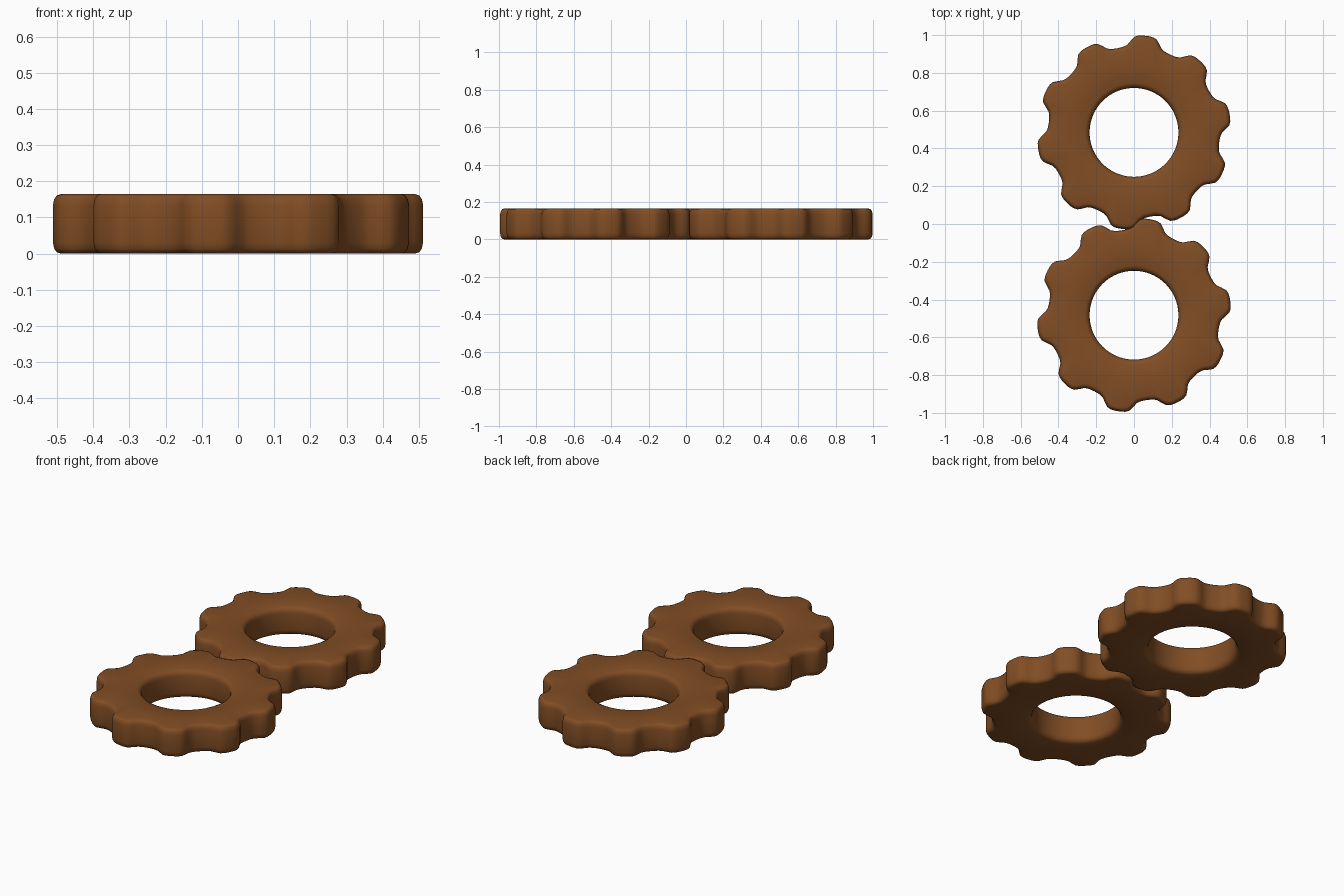
import bpy, bmesh, math
from mathutils import Vector

if "Cube" in bpy.data.objects:
    bpy.data.objects.remove(bpy.data.objects["Cube"])

brown = bpy.data.materials.new("brown")
brown.diffuse_color = (0.22, 0.075, 0.018, 1)
brown.use_nodes = True
brown.node_tree.nodes["Principled BSDF"].inputs["Base Color"].default_value = brown.diffuse_color

TEETH = 10
HEIGHT = 0.165
HOLE = 0.235
# Radius from tooth tip to the middle of the valley, in even angle steps
HALF_TOOTH = [0.515, 0.515, 0.513, 0.506, 0.486, 0.466, 0.458, 0.455, 0.454]
TOOTH = HALF_TOOTH + HALF_TOOTH[-2:0:-1]
COUNT = TEETH * len(TOOTH)
# Rounded edge: (inset from the wall, depth below the face)
OUTER_EDGE = [(0.023, 0.0), (0.011, 0.004), (0.004, 0.014), (0.0, 0.032)]
INNER_EDGE = [(0.0, 0.035), (0.003, 0.02), (0.01, 0.008), (0.026, 0.0)]


def gear(name, centre_y, phase):
    angles = [math.radians(phase) + 2 * math.pi * i / COUNT for i in range(COUNT)]
    outline = [Vector((math.cos(a), math.sin(a))) * TOOTH[i % len(TOOTH)]
               for i, a in enumerate(angles)]
    # Outward directions along the toothed outline
    normals = []
    for i in range(COUNT):
        t = (outline[(i + 1) % COUNT] - outline[i - 1]).normalized()
        normals.append(Vector((t.y, -t.x)))

    def hole_ring(r, z):
        return [(r * math.cos(a), r * math.sin(a), z) for a in angles]

    def tooth_ring(inset, z):
        return [(*(p - n * inset), z) for p, n in zip(outline, normals)]

    # Closed cross-section: up the hole, over the top, down the teeth, underneath
    rings = [hole_ring(HOLE + d, HEIGHT - h) for d, h in INNER_EDGE]
    rings.append(hole_ring(0.36, HEIGHT))
    rings += [tooth_ring(d, HEIGHT - h) for d, h in OUTER_EDGE]
    rings += [tooth_ring(d, h) for d, h in reversed(OUTER_EDGE)]
    rings.append(hole_ring(0.36, 0))
    rings += [hole_ring(HOLE + d, h) for d, h in reversed(INNER_EDGE)]

    bm = bmesh.new()
    loops = [[bm.verts.new(co) for co in ring] for ring in rings]
    for k, low in enumerate(loops):
        high = loops[(k + 1) % len(loops)]
        for i in range(COUNT):
            j = (i + 1) % COUNT
            bm.faces.new((low[i], high[i], high[j], low[j])).smooth = True
    bmesh.ops.recalc_face_normals(bm, faces=bm.faces)
    mesh = bpy.data.meshes.new(name)
    bm.to_mesh(mesh)
    bm.free()
    mesh.materials.append(brown)
    obj = bpy.data.objects.new(name, mesh)
    obj.location.y = centre_y
    bpy.context.collection.objects.link(obj)


# Two meshing gears lying flat
gear("rear_gear", 0.485, 83)
gear("front_gear", -0.483, 80.5)
